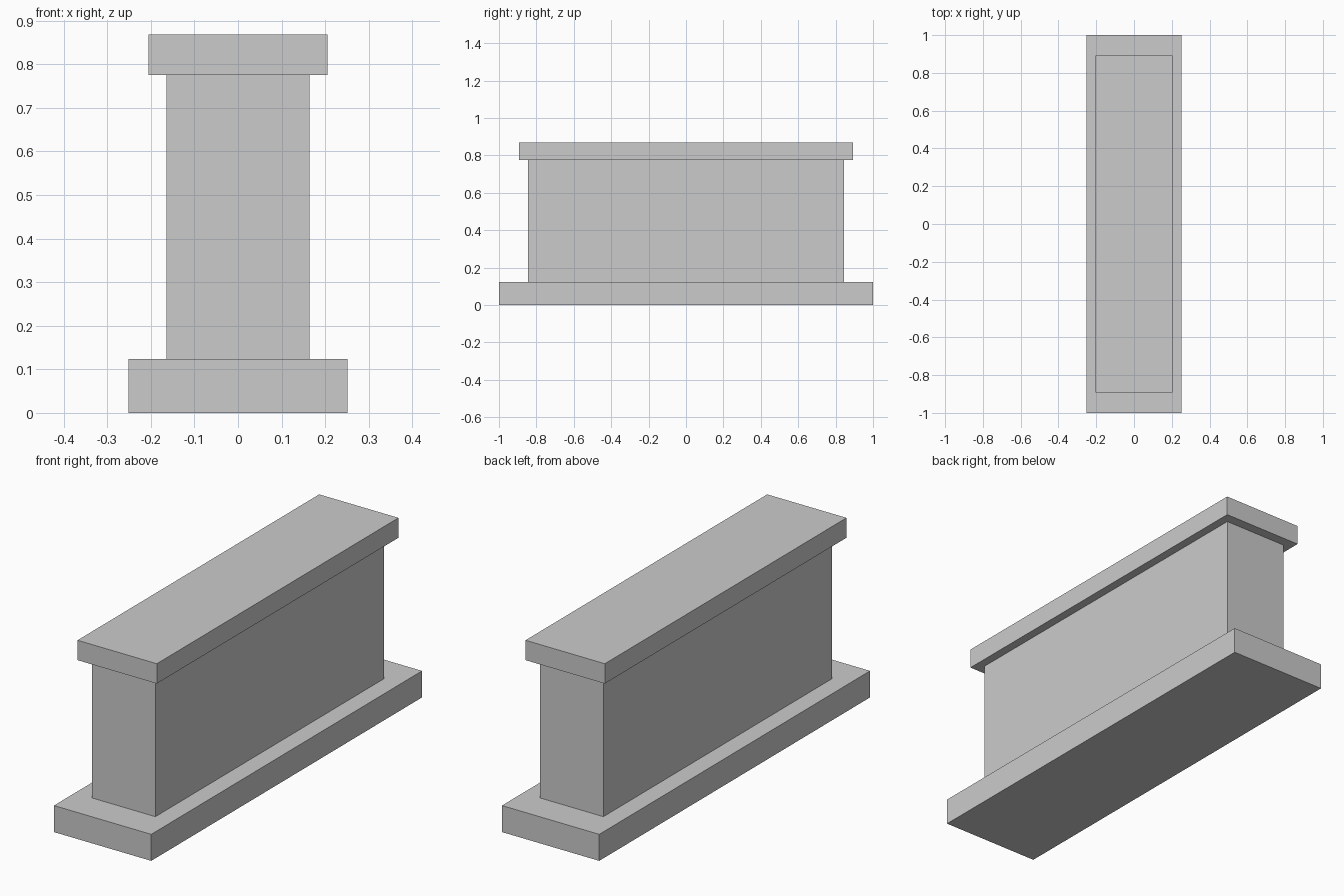
import bpy

cube = bpy.data.objects.get("Cube")
if cube:
    bpy.data.objects.remove(cube, do_unlink=True)

# Plain stone grey
stone = bpy.data.materials.new("stone_grey")
stone.use_nodes = True
grey = (0.6, 0.6, 0.6, 1)
stone.diffuse_color = grey
stone.node_tree.nodes["Principled BSDF"].inputs["Base Color"].default_value = grey


def slab(name, width, depth, bottom, top):
    """Box centred on the origin in plan, spanning bottom to top."""
    bpy.ops.mesh.primitive_cube_add(size=1, location=(0, 0, (bottom + top) / 2))
    obj = bpy.context.object
    obj.name = obj.data.name = name
    obj.scale = (width, depth, top - bottom)
    bpy.ops.object.transform_apply(location=False, rotation=False, scale=True)
    obj.data.materials.append(stone)
    return obj


base_top, wall_top, cap_top = 0.124, 0.775, 0.868

# Wide plinth, narrow wall, overhanging coping
slab("base_plinth", 0.503, 2.0, 0, base_top)
slab("wall", 0.329, 1.69, base_top, wall_top)
slab("top_coping", 0.41, 1.785, wall_top, cap_top)
